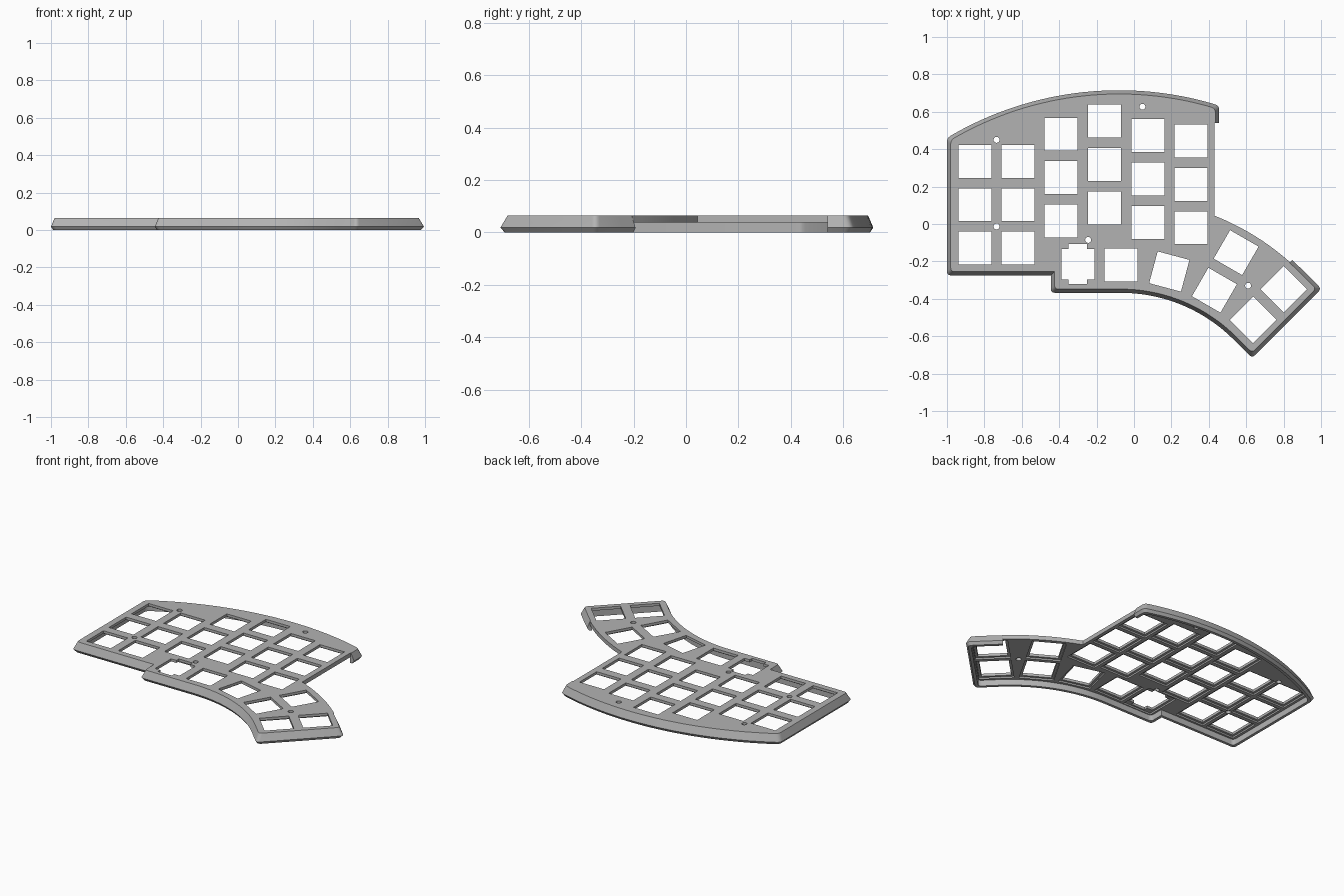
import bpy, bmesh
from math import sin, cos, asin, sqrt, radians, pi
from mathutils import Vector, Matrix

cube = bpy.data.objects.get("Cube")
if cube:
    bpy.data.objects.remove(cube)

grey = bpy.data.materials.new("light_grey")
grey.use_nodes = True
colour = (0.45, 0.45, 0.45, 1)
grey.diffuse_color = colour
grey.node_tree.nodes["Principled BSDF"].inputs["Base Color"].default_value = colour

FAN = Vector((-0.07, -1.22))      # centre of the thumb fan
CROWN = Vector((-0.08, -1.075))   # centre of the rear arc
KEY = 0.176
INNER, OUTER, EDGE, TOP = 0.852, 1.376, 1.36, 1.79
PLATE_Z, LEDGE_Z, TOP_Z = 0.038, 0.048, 0.065


def fan(radius, degrees, along=0.0):
    a = radians(degrees)
    return FAN + Vector((sin(a), cos(a))) * radius + Vector((cos(a), -sin(a))) * along


def crown(x, radius):
    return Vector((x, CROWN.y + sqrt(radius ** 2 - (x - CROWN.x) ** 2)))


def outline(d, o=0.0):
    """Case outline: walled sides inset by d, open side pushed out by o."""
    pts = []

    def add(p, rounded=False):
        pts.append((Vector(p), rounded))

    left, notch, right = -1 + d, -0.445 + d, 0.455 - d
    add((left, -0.275 + d), True)
    add((notch, -0.275 + d))
    add((notch, FAN.y + INNER + d), True)
    for i in range(19):
        add(fan(INNER + d, 45 * i / 18))
    add(fan(INNER + d, 45, 0.14 - d), True)
    add(fan(OUTER - d, 45, 0.14 - d), True)
    add(fan(OUTER - d, 45))
    add(fan(OUTER - d, 41.7))
    # Open side, without a wall
    x = 0.43 + o
    start = asin((x - FAN.x) / (EDGE + o)) * 180 / pi
    for i in range(11):
        add(fan(EDGE + o, 41.7 + (start - 41.7) * i / 10))
    add((x, 0.54))
    add((right, 0.54))
    # Rear arc
    for i in range(33):
        add(crown(right + (left - right) * i / 32, TOP - d), i in (0, 32))

    loop = []
    for i, (p, rounded) in enumerate(pts):
        if not rounded:
            loop.append(p)
            continue
        a = p + (pts[i - 1][0] - p).normalized() * 0.022
        b = p + (pts[(i + 1) % len(pts)][0] - p).normalized() * 0.022
        for k in range(5):
            t = k / 4
            loop.append(a * (1 - t) ** 2 + p * 2 * t * (1 - t) + b * t * t)
    return loop


def loft(bm, sections):
    """Closed solid through (loop, z) sections."""
    rings = [[bm.verts.new((p.x, p.y, z)) for p in loop] for loop, z in sections]
    n = len(rings[0])
    for low, high in zip(rings, rings[1:]):
        for i in range(n):
            j = (i + 1) % n
            bm.faces.new((low[i], low[j], high[j], high[i]))
    bm.faces.new(rings[0][::-1])
    bm.faces.new(rings[-1])


def make(name, solids):
    bm = bmesh.new()
    for sections in solids:
        loft(bm, sections)
    bmesh.ops.recalc_face_normals(bm, faces=bm.faces)
    mesh = bpy.data.meshes.new(name)
    bm.to_mesh(mesh)
    bm.free()
    obj = bpy.data.objects.new(name, mesh)
    bpy.context.collection.objects.link(obj)
    mesh.materials.append(grey)
    return obj


def key_loop(centre, degrees, grow=0.0, slotted=False):
    h = KEY / 2 + grow
    quarter = [Vector((h, h))]
    if slotted and not grow:
        quarter = [Vector((h, 0.082)), Vector((0.05, 0.082)), Vector((0.05, 0.107))]
    elif slotted:
        quarter = [Vector((h, h + 0.014))]
    flip = [Vector((-p.x, p.y)) for p in reversed(quarter)]
    loop = quarter + flip + [-p for p in quarter] + [-p for p in flip]
    turn = Matrix.Rotation(-radians(degrees), 2)
    return [Vector(centre) + turn @ p for p in loop]


# Key positions: six columns of three, then the thumb fan
columns = [(-0.85, 0.335), (-0.62, 0.335), (-0.39, 0.48),
           (-0.158, 0.55), (0.075, 0.473), (0.305, 0.444)]
keys = [((x, y - 0.232 * row), 0, False) for x, y in columns for row in range(3)]
keys += [(fan(1.0, a), a, False) for a in (0, 15, 30, 45)]
keys += [(fan(1.232, a), a, False) for a in (30, 45)]
keys.append(((-0.3, -0.215), 0, True))

screws = [(-0.735, 0.45), (-0.735, -0.013), (0.045, 0.627), (-0.245, -0.085), (0.61, -0.33)]
circle = [Vector((cos(a), sin(a))) * 0.016 for a in [2 * pi * i / 20 for i in range(20)]]

# Case shell, with sloped sides and an undercut foot
case = make("keyboard_case", [[(outline(0.012), 0), (outline(0), 0.018), (outline(0.02), TOP_Z)]])

# Underside cavity, shallow key recesses, through openings
openings = [[(key_loop(c, a, 0, s), -0.1), (key_loop(c, a, 0, s), 0.2)] for c, a, s in keys]
openings += [[([Vector(s) + p for p in circle], z) for z in (-0.1, 0.2)] for s in screws]
recesses = [[(key_loop(c, a, 0.015, s), z) for z in (-0.05, LEDGE_Z)] for c, a, s in keys]
cutters = [
    make("cavity_cutter", [[(outline(0.03, 0.1), z) for z in (-0.07, PLATE_Z)]]),
    make("recess_cutter", recesses),
    make("opening_cutter", openings),
]
bpy.ops.object.select_all(action="DESELECT")
bpy.context.view_layer.objects.active = case
case.select_set(True)
for cutter in cutters:
    cutter.hide_render = True
    cut = case.modifiers.new(cutter.name, "BOOLEAN")
    cut.operation = "DIFFERENCE"
    cut.solver = "EXACT"
    cut.object = cutter
    bpy.ops.object.modifier_apply(modifier=cut.name)
    bpy.data.objects.remove(cutter)

bpy.ops.object.shade_smooth_by_angle(angle=radians(25))
